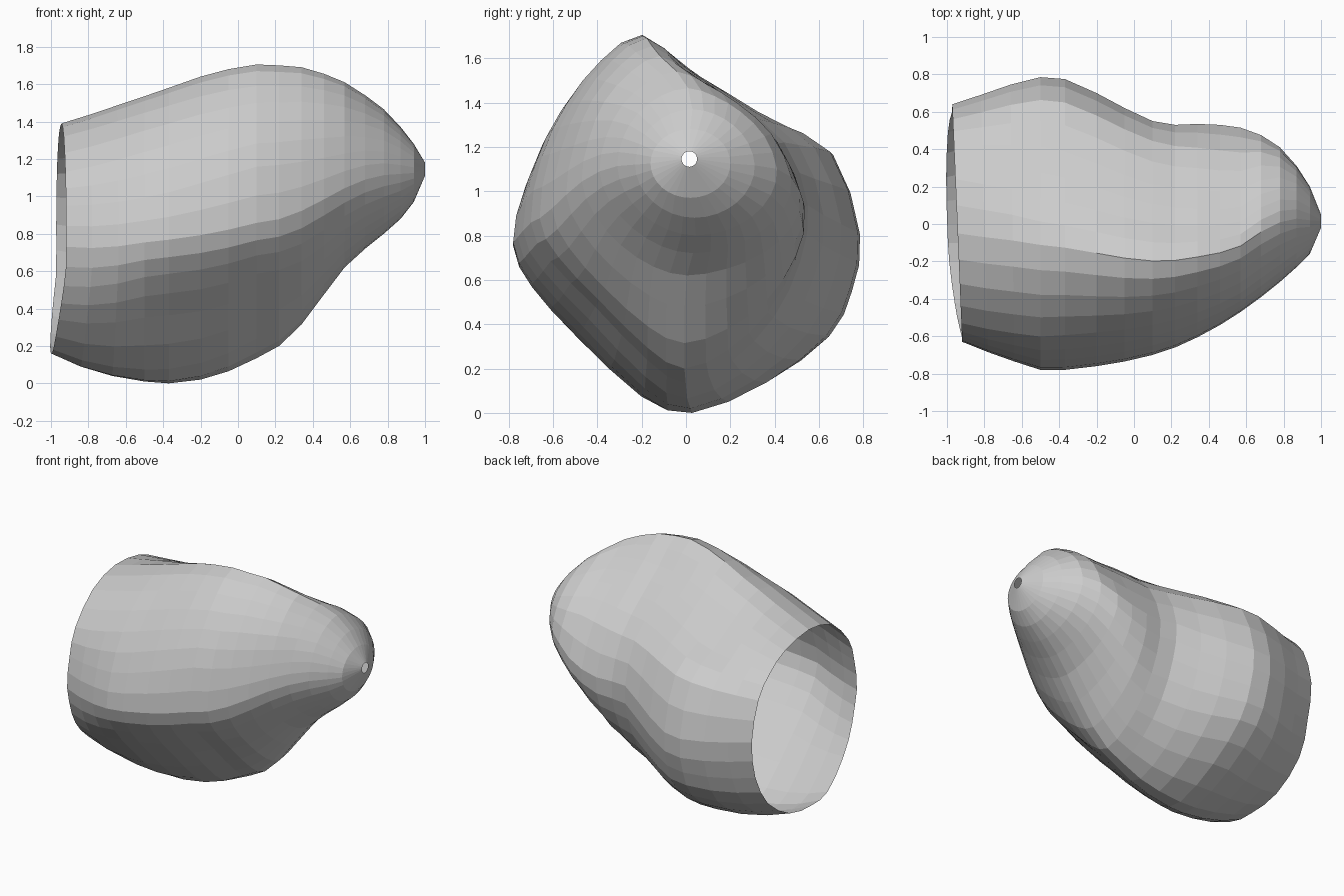
import bpy
from math import sin, cos, pi

# Profile along the body: x, lowest z, highest z, front y, back y
PROFILE = [
    (-.945, .16, 1.39, -.63, .64), (-.8, .09, 1.435, -.685, .69),
    (-.65, .04, 1.485, -.735, .745), (-.5, .01, 1.535, -.78, .785),
    (-.37, 0, 1.58, -.78, .775), (-.2, .02, 1.64, -.76, .70),
    (-.05, .065, 1.68, -.735, .62), (.1, .135, 1.705, -.70, .55),
    (.22, .2, 1.70, -.66, .53), (.34, .315, 1.69, -.605, .535),
    (.46, .475, 1.655, -.54, .53), (.57, .62, 1.61, -.47, .515),
    (.68, .72, 1.54, -.39, .475), (.78, .80, 1.465, -.31, .41),
    (.87, .88, 1.37, -.23, .31), (.94, .97, 1.28, -.16, .20),
    (1.0, 1.11, 1.18, -.02, .05)]

# Key cross-sections (y, z), from the bottom round the front, top and back
OPENING = [(0, .16), (-.2, .18), (-.42, .34), (-.56, .52), (-.63, .73), (-.6, .95),
           (-.53, 1.13), (-.32, 1.32), (-.05, 1.39), (.24, 1.35), (.42, 1.26),
           (.56, 1.12), (.64, .85), (.6, .58), (.49, .36), (.25, .2)]
BELLY = [(.02, 0), (-.2, .07), (-.5, .36), (-.7, .58), (-.785, .76), (-.73, 1.0),
         (-.6, 1.25), (-.38, 1.46), (-.12, 1.55), (.12, 1.45), (.4, 1.3),
         (.66, 1.17), (.785, .8), (.75, .55), (.65, .35), (.37, .14)]
RIDGE = [(0, .165), (-.17, .27), (-.4, .5), (-.6, .7), (-.69, .87), (-.64, 1.17),
         (-.53, 1.4), (-.38, 1.59), (-.2, 1.705), (0, 1.55), (.2, 1.41),
         (.43, 1.22), (.535, .95), (.5, .7), (.38, .45), (.2, .26)]
NOSE = [(0, .6), (-.15, .64), (-.3, .74), (-.42, .88), (-.48, 1.03), (-.45, 1.22),
        (-.38, 1.4), (-.26, 1.54), (-.13, 1.615), (0, 1.53), (.17, 1.42),
        (.38, 1.25), (.52, .98), (.48, .82), (.35, .7), (.18, .63)]
ROUND = [(-sin(k * pi / 8), -cos(k * pi / 8)) for k in range(16)]


def unit(section):
    """Scale a section to fill a 1 x 1 box."""
    ys, zs = zip(*section)
    return [((y - min(ys)) / (max(ys) - min(ys)), (z - min(zs)) / (max(zs) - min(zs)))
            for y, z in section]


KEYS = [(-.945, unit(OPENING)), (-.45, unit(BELLY)), (.15, unit(RIDGE)),
        (.55, unit(NOSE)), (.92, unit(ROUND)), (1.01, unit(ROUND))]


def blend(x):
    """Mix the two key sections either side of x."""
    for (xa, a), (xb, b) in zip(KEYS, KEYS[1:]):
        if x <= xb:
            t = (x - xa) / (xb - xa)
            return [(p[0] + (q[0] - p[0]) * t, p[1] + (q[1] - p[1]) * t)
                    for p, q in zip(a, b)]


def refine(pts):
    """Double the points of a closed loop along a smooth curve."""
    n, out = len(pts), []
    for i in range(n):
        a, b, c, d = (pts[(i + k) % n] for k in (-1, 0, 1, 2))
        out += [b, tuple((9 * (b[j] + c[j]) - a[j] - d[j]) / 16 for j in (0, 1))]
    return out


# Hollow body: rings lofted from the slanted open end to the small tip hole
verts, faces = [], []
for x, lo, hi, front, back in PROFILE:
    ring = refine(blend(x))
    fade = max(0, (-.5 - x) / .445)
    for u, v in ring:
        y, z = front + u * (back - front), lo + v * (hi - lo)
        slant = -.042 * y - .055 * max(0, (.6 - z) / .45)
        verts.append((x + fade * slant, y, z))
n = len(ring)
for r in range(len(PROFILE) - 1):
    for k in range(n):
        a, b = r * n + k, r * n + (k + 1) % n
        faces.append((a, a + n, b + n, b))

mesh = bpy.data.meshes.new("hollow_body")
mesh.from_pydata(verts, [], faces)
mesh.update()
body = bpy.data.objects.new("hollow_body", mesh)
bpy.context.collection.objects.link(body)
